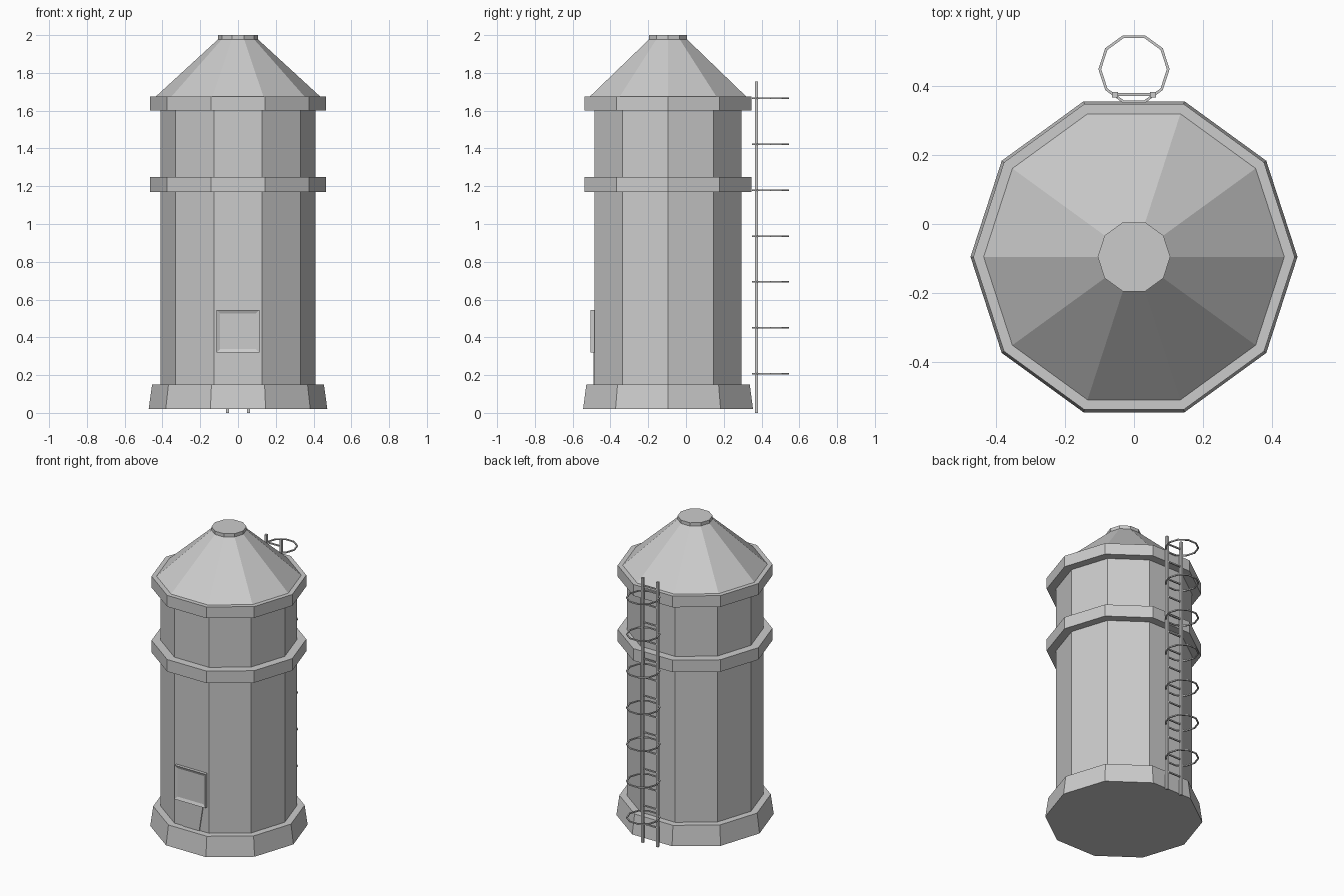
import bpy, bmesh
from math import cos, sin, pi

if "Cube" in bpy.data.objects:
    bpy.data.objects.remove(bpy.data.objects["Cube"])

CY = -0.095   # tower axis
SIDES = 10


def make(name, verts, faces):
    me = bpy.data.meshes.new(name)
    me.from_pydata(verts, [], faces)
    bm = bmesh.new()
    bm.from_mesh(me)
    bmesh.ops.recalc_face_normals(bm, faces=bm.faces)
    bm.to_mesh(me)
    bm.free()
    ob = bpy.data.objects.new(name, me)
    bpy.context.collection.objects.link(ob)
    return ob


def lathe(name, profile, y=CY, closed=False):
    """Revolve (radius, z) points into a ten-sided solid or closed ring."""
    verts = [(r * cos(2 * pi * i / SIDES), y + r * sin(2 * pi * i / SIDES), z)
             for r, z in profile for i in range(SIDES)]
    n = len(profile)
    faces = []
    for k in range(n if closed else n - 1):
        a, b = k * SIDES, ((k + 1) % n) * SIDES
        for i in range(SIDES):
            j = (i + 1) % SIDES
            faces.append((a + i, a + j, b + j, b + i))
    if not closed:
        faces += [tuple(range(SIDES)), tuple(range((n - 1) * SIDES, n * SIDES))]
    return make(name, verts, faces)


def prism(name, outline, y0, y1):
    """Extrude an (x, z) outline along y."""
    n = len(outline)
    verts = [(x, y, z) for y in (y0, y1) for x, z in outline]
    faces = [tuple(range(n)), tuple(range(n, 2 * n))]
    faces += [(i, (i + 1) % n, n + (i + 1) % n, n + i) for i in range(n)]
    return make(name, verts, faces)


def box(name, x0, x1, y0, y1, z0, z1):
    return prism(name, [(x0, z0), (x1, z0), (x1, z1), (x0, z1)], y0, y1)


# Tower: flared plinth, body with two bands, conical roof and cap
lathe("tower", [(0.473, 0.02), (0.455, 0.15), (0.41, 0.15), (0.41, 1.17),
                (0.465, 1.17), (0.465, 1.25), (0.41, 1.25), (0.41, 1.60),
                (0.465, 1.60), (0.465, 1.675), (0.435, 1.675),
                (0.105, 1.978), (0.105, 2.0)])

# Front hatch with a recessed panel
hatch = box("hatch", -0.113, 0.113, -0.505, -0.48, 0.32, 0.545)
bm = bmesh.new()
bm.from_mesh(hatch.data)
front = [f for f in bm.faces if f.normal.y < -0.9]
bmesh.ops.inset_region(bm, faces=front, thickness=0.026)
bmesh.ops.translate(bm, verts=front[0].verts, vec=(0, 0.008, 0))
bm.to_mesh(hatch.data)
bm.free()

# Tapered chute under the hatch
prism("chute", [(-0.057, 0.14), (0.057, 0.14), (0.087, 0.325), (-0.087, 0.325)],
      -0.491, -0.48)

# Ladder rails
for side, x in (("left", -0.055), ("right", 0.055)):
    box("ladder_rail_" + side, x - 0.008, x + 0.008, 0.366, 0.382, 0.0, 1.755)

# Ladder rungs
for i in range(14):
    z = 0.125 + i * 0.1215
    box("ladder_rung", -0.055, 0.055, 0.370, 0.379, z - 0.004, z + 0.004)

# Safety cage hoops
for i in range(7):
    z = 0.207 + i * 0.243
    lathe("cage_hoop", [(0.095, z - 0.004), (0.103, z - 0.004),
                        (0.103, z + 0.004), (0.095, z + 0.004)], 0.448, True)
